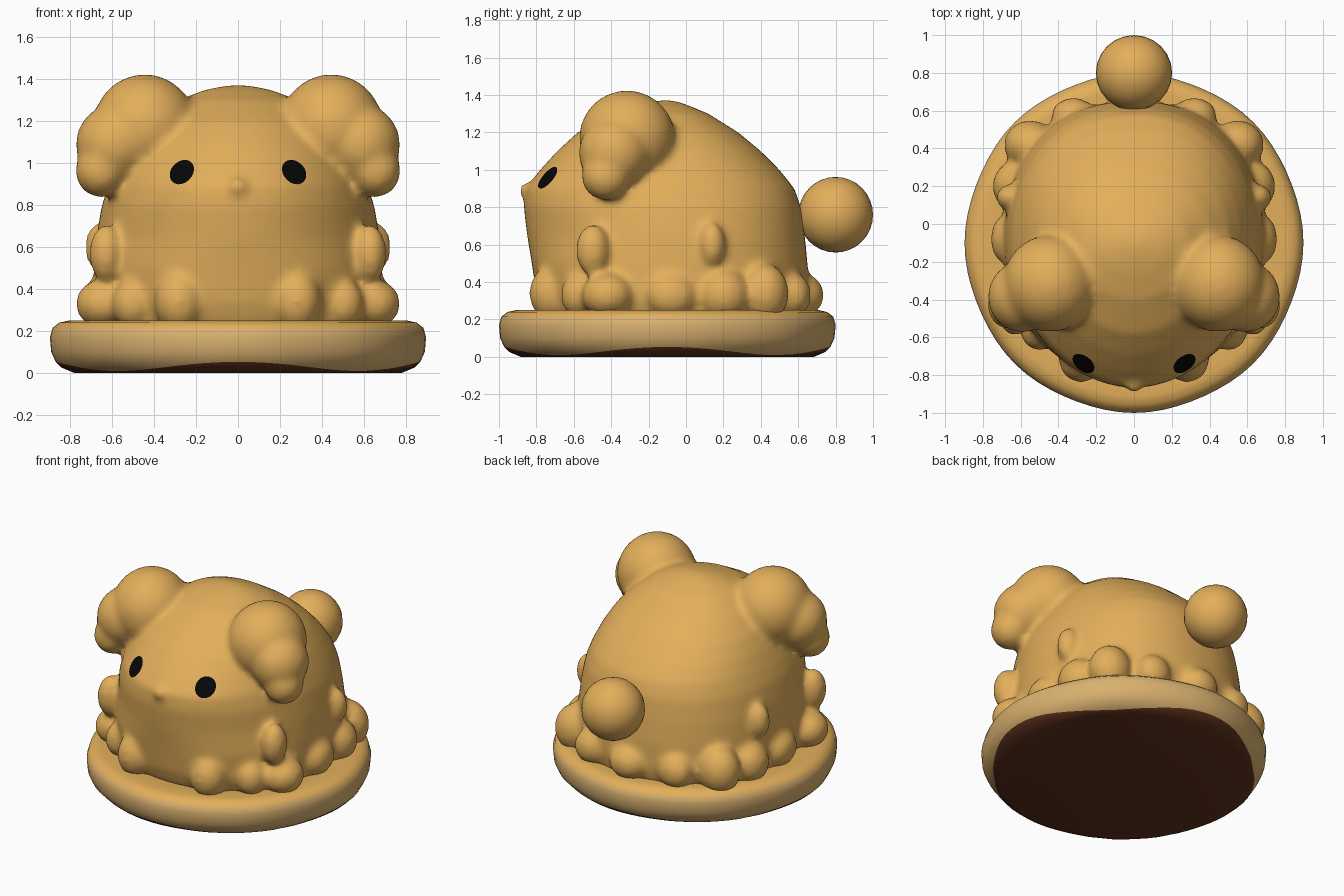
import bpy, bmesh, math
from mathutils import Vector, Matrix
from mathutils.bvhtree import BVHTree

if "Cube" in bpy.data.objects:
    bpy.data.objects.remove(bpy.data.objects["Cube"])


def material(name, rgb):
    m = bpy.data.materials.new(name)
    m.diffuse_color = (*rgb, 1)
    m.use_nodes = True
    m.node_tree.nodes["Principled BSDF"].inputs["Base Color"].default_value = m.diffuse_color
    return m


TAN = material("golden dough", (0.77, 0.43, 0.105))
PALE = material("pale crust", (0.70, 0.44, 0.16))
BROWN = material("dark underside", (0.115, 0.032, 0.012))
BLACK = material("eye black", (0.002, 0.002, 0.002))


def finish(name, bm, mats):
    bmesh.ops.recalc_face_normals(bm, faces=bm.faces[:])
    me = bpy.data.meshes.new(name)
    for f in bm.faces:
        f.smooth = True
    bm.to_mesh(me)
    bm.free()
    for m in mats:
        me.materials.append(m)
    ob = bpy.data.objects.new(name, me)
    bpy.context.collection.objects.link(ob)
    return ob


def ball(bm, loc, radii):
    mat = Matrix.Translation(loc) @ Matrix.Diagonal((*radii, 1))
    bmesh.ops.create_uvsphere(bm, u_segments=24, v_segments=16, radius=1, matrix=mat)


def loft(bm, rings, mats=None):
    """Skin a stack of rings; mats gives a material index per band."""
    loops = [[bm.verts.new(p) for p in r] for r in rings]
    n = len(loops[0])
    for k, (a, b) in enumerate(zip(loops, loops[1:])):
        for i in range(n):
            f = bm.faces.new((a[i], a[(i + 1) % n], b[(i + 1) % n], b[i]))
            f.material_index = mats[k] if mats else 0
    bm.faces.new(loops[0]).material_index = mats[0] if mats else 0
    bm.faces.new(loops[-1])


def fuse(ob, voxel, smooth):
    """Blend overlapping lumps into one soft skin and bake it."""
    r = ob.modifiers.new("fuse", 'REMESH')
    r.mode = 'VOXEL'
    r.voxel_size = voxel
    r.use_smooth_shade = True
    s = ob.modifiers.new("soften", 'SMOOTH')
    s.factor = 0.5
    s.iterations = smooth
    deps = bpy.context.evaluated_depsgraph_get()
    me = bpy.data.meshes.new_from_object(ob.evaluated_get(deps))
    ob.modifiers.clear()
    ob.data = me
    if not me.materials:
        me.materials.append(TAN)


# biscuit base: rounded disc, slightly wavy; dark coating creeps up the rim
rim = [(0.0, 0.87), (0.012, 0.92), (0.045, 0.965), (0.10, 0.993), (0.17, 1.0),
       (0.215, 0.986), (0.24, 0.95), (0.25, 0.90)]


def rim_scale(z):
    for (z0, s0), (z1, s1) in zip(rim, rim[1:]):
        if z <= z1:
            return s0 + (s1 - s0) * (z - z0) / (z1 - z0)
    return rim[-1][1]


bm = bmesh.new()
rings = [[] for _ in range(10)]
for i in range(72):
    a = math.tau * i / 72
    edge = 0.031 + 0.022 * math.cos(4 * a)
    heights = [0, edge / 2, edge, (edge + 0.1) / 2, 0.1, 0.17, 0.215, 0.24, 0.25]
    w = 1 + 0.008 * math.sin(5 * a + 1.5) * math.cos(3 * a)
    stack = [(z, rim_scale(z)) for z in heights] + [(0.24, 0.8)]
    for ring, (z, s) in zip(rings, stack):
        ring.append((0.89 * w * s * math.cos(a), -0.1 + 0.9 * w * s * math.sin(a), z))
loft(bm, rings, [2, 2, 1, 1, 1, 1, 0, 0, 0])
finish("biscuit_base", bm, [TAN, PALE, BROWN])

# body: domed loft widening to the hem
bm = bmesh.new()
profile = [(0.22, -0.76, 0.63, 0.67), (0.33, -0.80, 0.65, 0.69), (0.5, -0.825, 0.65, 0.685),
           (0.65, -0.85, 0.635, 0.675), (0.8, -0.868, 0.615, 0.65), (0.9, -0.86, 0.58, 0.615),
           (1.0, -0.78, 0.50, 0.57), (1.1, -0.69, 0.40, 0.51), (1.2, -0.58, 0.28, 0.42),
           (1.3, -0.40, 0.12, 0.29), (1.35, -0.25, 0.0, 0.16), (1.372, -0.14, -0.07, 0.05)]
rings = []
for z, yf, yb, hx in profile:
    ring = []
    for i in range(64):
        a = math.tau * i / 64
        c, s = math.cos(a), math.sin(a)
        e = 2 / (2.25 if s > 0 else 2.15 if z < 0.6 else 1.95)
        ring.append((hx * math.copysign(abs(c) ** e, c),
                     (yf + yb) / 2 + (yb - yf) / 2 * math.copysign(abs(s) ** e, s), z))
    rings.append(ring)
loft(bm, rings)
# melted lobes round the hem and drips on the flanks
lobes = [(0.28, -0.71, 0.34, 0.12, 0.13, 0.15), (0.50, -0.57, 0.33, 0.10, 0.10, 0.12),
         (0.64, -0.42, 0.33, 0.135, 0.14, 0.12), (0.66, -0.08, 0.33, 0.10, 0.14, 0.12),
         (0.62, 0.20, 0.33, 0.13, 0.14, 0.14), (0.55, 0.42, 0.34, 0.14, 0.13, 0.16),
         (0.32, 0.57, 0.33, 0.12, 0.10, 0.12),
         (0.63, -0.50, 0.57, 0.08, 0.09, 0.14), (0.66, 0.14, 0.60, 0.07, 0.07, 0.12)]
# floppy ears: three shrinking lumps each
lobes += [(0.445, -0.315, 1.17, 0.25, 0.258, 0.255), (0.59, -0.385, 1.09, 0.185, 0.19, 0.19),
          (0.655, -0.43, 0.965, 0.122, 0.13, 0.128)]
for x, y, z, rx, ry, rz in lobes:
    for s in (-1, 1):
        ball(bm, (s * x, y, z), (rx, ry, rz))
ball(bm, (0, 0.61, 0.33), (0.14, 0.13, 0.12))    # back lobe under the tail
ball(bm, (0, -0.852, 0.89), (0.05, 0.045, 0.04))  # nose
body = finish("body_with_ears", bm, [TAN])
fuse(body, 0.02, 12)

# tail ball
bm = bmesh.new()
ball(bm, (0, 0.8, 0.76), (0.202, 0.2, 0.202))
finish("tail", bm, [TAN])

# eyes: thin tilted ovals laid onto the body surface
tree = BVHTree.FromPolygons([v.co for v in body.data.vertices],
                            [p.vertices[:] for p in body.data.polygons])
for s, side in ((-1, "left"), (1, "right")):
    bm = bmesh.new()

    def on_skin(u, v):
        t = math.radians(45)
        x = u * math.cos(t) - v * math.sin(t)
        z = u * math.sin(t) + v * math.cos(t)
        hit, n, _, _ = tree.ray_cast(Vector((s * (0.265 - x), -2, 0.955 + z)), Vector((0, 1, 0)))
        return bm.verts.new(hit + n * 0.006)

    mid = on_skin(0, 0)
    prev = None
    for k in (0.35, 0.7, 1.0):
        ring = [on_skin(0.064 * k * math.cos(math.tau * i / 20),
                        0.050 * k * math.sin(math.tau * i / 20)) for i in range(20)]
        for i in range(20):
            j = (i + 1) % 20
            if prev:
                bm.faces.new((prev[i], prev[j], ring[j], ring[i]))
            else:
                bm.faces.new((mid, ring[j], ring[i]))
        prev = ring
    ob = finish("eye_" + side, bm, [BLACK])
    if sum(p.normal.y for p in ob.data.polygons) > 0:
        ob.data.flip_normals()
